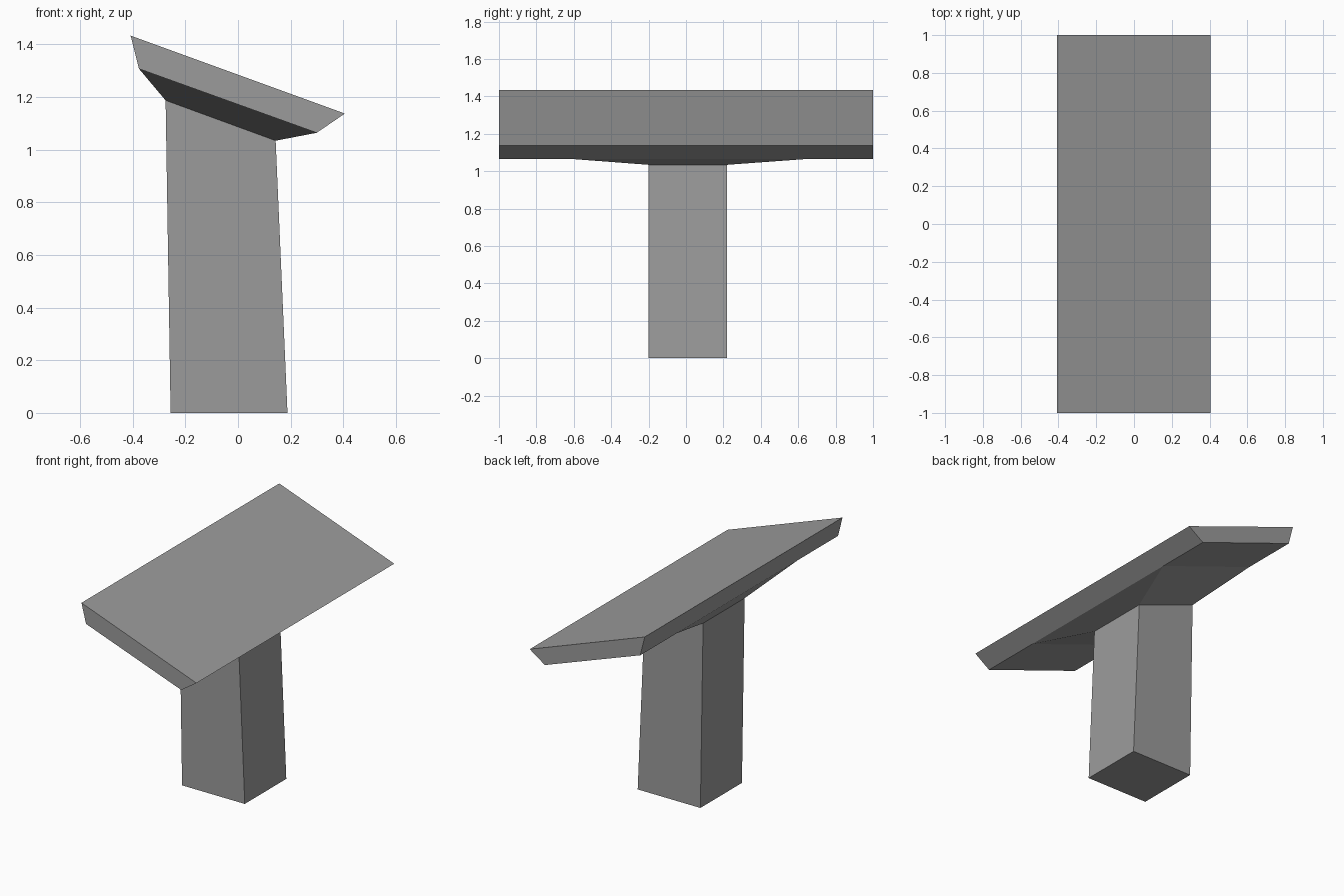
import bpy
import bmesh

cube = bpy.data.objects.get("Cube")
if cube:
    bpy.data.objects.remove(cube, do_unlink=True)

concrete = bpy.data.materials.new("concrete_grey")
concrete.use_nodes = True
grey = (0.33, 0.33, 0.33, 1)
concrete.diffuse_color = grey
concrete.node_tree.nodes["Principled BSDF"].inputs["Base Color"].default_value = grey


def section(left, right, y_range):
    """Four-cornered ring spanning two (x, z) points over a y range."""
    (xl, zl), (xr, zr) = left, right
    y0, y1 = y_range
    return [(xl, y0, zl), (xr, y0, zr), (xr, y1, zr), (xl, y1, zl)]


def loft(name, lower, upper, cap_bottom=False, cap_top=False):
    """Join two rings with flat sides and optional end caps."""
    bm = bmesh.new()
    low = [bm.verts.new(p) for p in lower]
    high = [bm.verts.new(p) for p in upper]
    for i in range(4):
        j = (i + 1) % 4
        bm.faces.new((low[i], low[j], high[j], high[i]))
    if cap_bottom:
        bm.faces.new(low[::-1])
    if cap_top:
        bm.faces.new(high)
    mesh = bpy.data.meshes.new(name)
    bm.to_mesh(mesh)
    bm.free()
    mesh.materials.append(concrete)
    obj = bpy.data.objects.new(name, mesh)
    bpy.context.collection.objects.link(obj)
    return obj


post_y = (-0.20, 0.22)
haunch_y = (-0.595, 0.63)
slab_y = (-1, 1)
under_left, under_right = (-0.376, 1.307), (0.299, 1.064)

post_foot = section((-0.256, 0), (0.188, 0), post_y)
post_head = section((-0.275, 1.187), (0.143, 1.034), post_y)
haunch_top = section(under_left, under_right, haunch_y)
slab_bottom = section(under_left, under_right, slab_y)
slab_top = section((-0.408, 1.433), (0.406, 1.137), slab_y)

# Slightly tapering column, flared capital and tilted deck
loft("post", post_foot, post_head, cap_bottom=True)
loft("haunch", post_head, haunch_top)
loft("slab", slab_bottom, slab_top, cap_bottom=True, cap_top=True)
